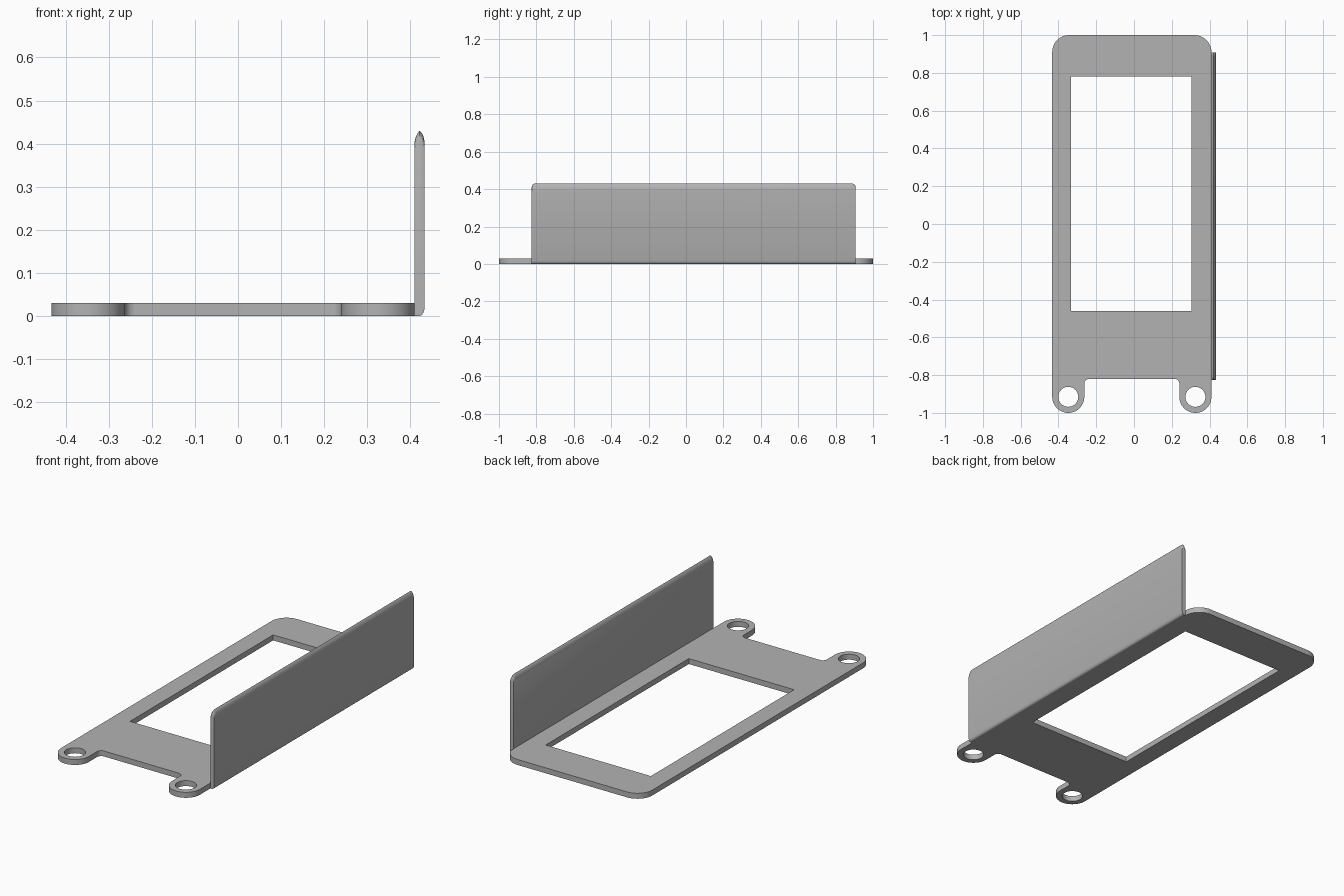
import bpy
import bmesh
from math import radians, cos, sin

old = bpy.data.objects.get("Cube")
if old:
    bpy.data.objects.remove(old, do_unlink=True)

grey = bpy.data.materials.new("plain grey")
grey.use_nodes = True
grey.diffuse_color = (0.45, 0.45, 0.45, 1)
grey.node_tree.nodes["Principled BSDF"].inputs["Base Color"].default_value = (0.45, 0.45, 0.45, 1)


def arc(cx, cy, r, a0, a1, steps=10):
    angles = [radians(a0 + (a1 - a0) * i / steps) for i in range(steps + 1)]
    return [(cx + r * cos(a), cy + r * sin(a)) for a in angles]


def finish(name, bm):
    bmesh.ops.recalc_face_normals(bm, faces=bm.faces)
    mesh = bpy.data.meshes.new(name)
    bm.to_mesh(mesh)
    bm.free()
    mesh.materials.append(grey)
    obj = bpy.data.objects.new(name, mesh)
    bpy.context.collection.objects.link(obj)
    bpy.ops.object.select_all(action="DESELECT")
    obj.select_set(True)
    bpy.context.view_layer.objects.active = obj
    bpy.ops.object.shade_smooth_by_angle(angle=radians(30))
    return obj


# Base plate: rounded outline with two lugs, a window and two screw holes
LEFT, RIGHT, THICK = -0.433, 0.41, 0.03
LUG, LUG_Y, HOLE = 0.085, -0.915, 0.053
FILLET, NOTCH_Y, CORNER = 0.025, -0.82, 0.09
lug_centres = (LEFT + LUG, RIGHT - LUG)

outline = (
    arc(lug_centres[0], LUG_Y, LUG, 180, 360, 24)
    + arc(lug_centres[0] + LUG + FILLET, NOTCH_Y - FILLET, FILLET, 180, 90)
    + arc(lug_centres[1] - LUG - FILLET, NOTCH_Y - FILLET, FILLET, 90, 0)
    + arc(lug_centres[1], LUG_Y, LUG, 180, 360, 24)
    + arc(RIGHT - CORNER, 1 - CORNER, CORNER, 0, 90, 12)
    + arc(LEFT + CORNER, 1 - CORNER, CORNER, 90, 180, 12)
)
window = [(-0.333, -0.46), (0.305, -0.46), (0.305, 0.78), (-0.333, 0.78)]
holes = [arc(x, LUG_Y, HOLE, 0, 360, 32)[:-1] for x in lug_centres]

bm = bmesh.new()
edges = []
for loop in [outline, window] + holes:
    verts = [bm.verts.new((x, y, 0)) for x, y in loop]
    edges += [bm.edges.new((verts[i - 1], verts[i])) for i in range(len(verts))]
bmesh.ops.triangle_fill(bm, edges=edges, use_beauty=True, use_dissolve=False)
top = bmesh.ops.extrude_face_region(bm, geom=bm.faces[:])["geom"]
bmesh.ops.translate(bm, vec=(0, 0, THICK),
                    verts=[g for g in top if isinstance(g, bmesh.types.BMVert)])
finish("base_plate", bm)

# Side wall: rounded sheet lofted across its thickness, with a pointed top edge
# and a rounded outer lower edge; each layer is (x, bottom, top)
layers = [
    (0.41, 0, 0.405), (0.413, 0, 0.417), (0.417, 0, 0.425), (0.4215, 0, 0.43),
    (0.426, 0.002, 0.425), (0.43, 0.007, 0.417), (0.433, 0.016, 0.405),
]
FRONT, BACK, R = -0.825, 0.907, 0.02
bm = bmesh.new()
rings = []
for x, low, high in layers:
    ring = [(FRONT, low), (BACK, low)]
    ring += arc(BACK - R, high - R, R, 0, 90, 6)
    ring += arc(FRONT + R, high - R, R, 90, 180, 6)
    rings.append([bm.verts.new((x, y, z)) for y, z in ring])
for a, b in zip(rings, rings[1:]):
    for i in range(len(a)):
        bm.faces.new((a[i - 1], a[i], b[i], b[i - 1]))
bm.faces.new(rings[0])
bm.faces.new(rings[-1])
finish("side_wall", bm)
